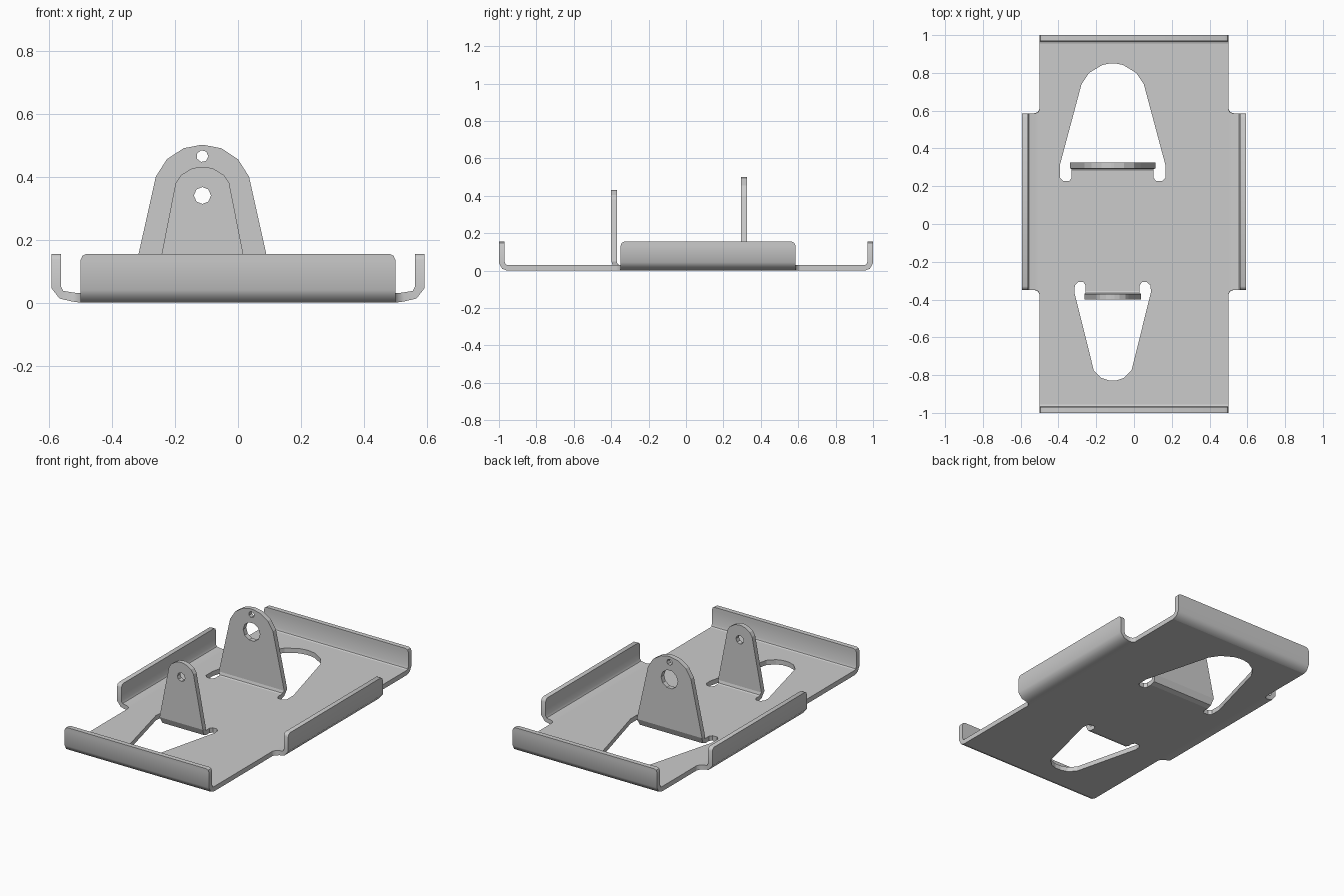
import bpy, bmesh
from math import pi, cos, sin

if "Cube" in bpy.data.objects:
    bpy.data.objects.remove(bpy.data.objects["Cube"])

CX = -0.113   # centre line of the cut-outs and tabs
T = 0.03      # sheet thickness


def mirror(half, c=CX):
    """Closed outline from the right half (half width, height)."""
    return [(c + w, h) for w, h in half] + [(c - w, h) for w, h in reversed(half)]


def circle(z, r, n):
    return [(CX + r * cos(2 * pi * i / n), z + r * sin(2 * pi * i / n)) for i in range(n)]


def sheet(name, loops, loc, rot=(0, 0, 0)):
    """Flat sheet with holes: first loop is the outline."""
    cu = bpy.data.curves.new(name, 'CURVE')
    cu.dimensions = '2D'
    cu.fill_mode = 'BOTH'
    cu.extrude = T / 2
    for loop in loops:
        sp = cu.splines.new('POLY')
        sp.points.add(len(loop) - 1)
        for p, (x, y) in zip(sp.points, loop):
            p.co = (x, y, 0, 1)
        sp.use_cyclic_u = True
        sp.use_smooth = False
    ob = bpy.data.objects.new(name, cu)
    bpy.context.collection.objects.link(ob)
    ob.location, ob.rotation_euler = loc, rot
    bpy.ops.object.select_all(action='DESELECT')
    ob.select_set(True)
    bpy.context.view_layer.objects.active = ob
    bpy.ops.object.convert(target='MESH')
    bm = bmesh.new()
    bm.from_mesh(ob.data)
    bmesh.ops.remove_doubles(bm, verts=bm.verts, dist=1e-4)
    bmesh.ops.recalc_face_normals(bm, faces=bm.faces)
    for f in bm.faces:
        f.smooth = False
    bm.to_mesh(ob.data)
    bm.free()


def bend(name, rows, centre, place, cap=True):
    """Bent strip: rows of (outer d, outer z, inner d, inner z, half width)."""
    bm = bmesh.new()
    rings = []
    for od, oz, d, z, w in rows:
        pts = [(centre - w, od, oz), (centre + w, od, oz), (centre + w, d, z), (centre - w, d, z)]
        rings.append([bm.verts.new(place(*p)) for p in pts])
    for a, b in zip(rings, rings[1:]):
        for i in range(4):
            j = (i + 1) % 4
            bm.faces.new((a[i], a[j], b[j], b[i]))
    lids = [bm.faces.new(rings[0]), bm.faces.new(rings[-1])]
    bmesh.ops.recalc_face_normals(bm, faces=bm.faces)
    # the joined ends stay open
    bmesh.ops.delete(bm, geom=lids[:1] if cap else lids, context='FACES_ONLY')
    me = bpy.data.meshes.new(name)
    bm.to_mesh(me)
    bm.free()
    ob = bpy.data.objects.new(name, me)
    bpy.context.collection.objects.link(ob)
    bpy.ops.object.select_all(action='DESELECT')
    ob.select_set(True)
    bpy.context.view_layer.objects.active = ob
    bpy.ops.object.shade_smooth_by_angle(angle=0.75)


# Base plate with two punched openings
back_hole = mirror([(0.217, 0.28), (0.217, 0.245), (0.23, 0.227), (0.262, 0.227),
                    (0.28, 0.245), (0.28, 0.31), (0.165, 0.74), (0.125, 0.80),
                    (0.055, 0.842), (0.015, 0.85)])
front_hole = mirror([(0.143, -0.355), (0.143, -0.325), (0.155, -0.308), (0.182, -0.308),
                     (0.2, -0.325), (0.203, -0.36), (0.10, -0.775), (0.06, -0.815),
                     (0.02, -0.828)])
plate = [(-0.5, -0.955), (0.5, -0.955), (0.5, 0.955), (-0.5, 0.955)]
sheet("base_plate", [plate, back_hole, front_hole], (0, 0, T / 2))

# Upturned end and side flanges with clipped top corners
end_rows = [(0.955, 0, 0.955, 0.03, 0.5), (0.983, 0.01, 0.965, 0.034, 0.5),
            (1.0, 0.04, 0.97, 0.048, 0.5), (1.0, 0.135, 0.97, 0.135, 0.5),
            (1.0, 0.149, 0.97, 0.149, 0.494), (1.0, 0.155, 0.97, 0.155, 0.48)]
side_rows = [(0.5, 0, 0.5, 0.03, 0.49), (0.51, 0.001, 0.508, 0.03, 0.474),
             (0.53, 0.004, 0.525, 0.032, 0.467), (0.567, 0.013, 0.555, 0.037, 0.467),
             (0.592, 0.045, 0.562, 0.05, 0.467), (0.592, 0.135, 0.562, 0.135, 0.467),
             (0.592, 0.149, 0.562, 0.149, 0.461), (0.592, 0.155, 0.562, 0.155, 0.448)]
for s, end, side in ((1, "back", "right"), (-1, "front", "left")):
    bend(end + "_flange", end_rows, 0, lambda w, d, z: (w, s * d, z))
    bend(side + "_flange", side_rows, 0.118, lambda w, d, z: (s * d, w, z))

# Upright tabs folded out of the openings: bend, then drilled plate
tabs = [
    ("back_tab", 1, 0.28, 0.217, 0.226,
     [(0.226, 0.05), (0.148, 0.40), (0.113, 0.455), (0.06, 0.49), (0.008, 0.50)],
     [circle(0.465, 0.019, 7), circle(0.358, 0.058, 10)]),
    ("front_tab", -1, 0.355, 0.143, 0.15,
     [(0.15, 0.05), (0.085, 0.38), (0.068, 0.405), (0.035, 0.425), (0.01, 0.431)],
     [circle(0.34, 0.027, 8)]),
]
for name, s, y, w0, w1, outline, holes in tabs:
    rows = [(y, 0, y, 0.03, w0), (y + 0.028, 0.01, y + 0.01, 0.034, w0),
            (y + 0.045, 0.05, y + 0.015, 0.05, w1)]
    bend(name + "_bend", rows, CX, lambda w, d, z: (w, s * d, z), cap=False)
    sheet(name, [mirror(outline)] + holes, (0, s * (y + 0.03), 0), (pi / 2, 0, 0))
